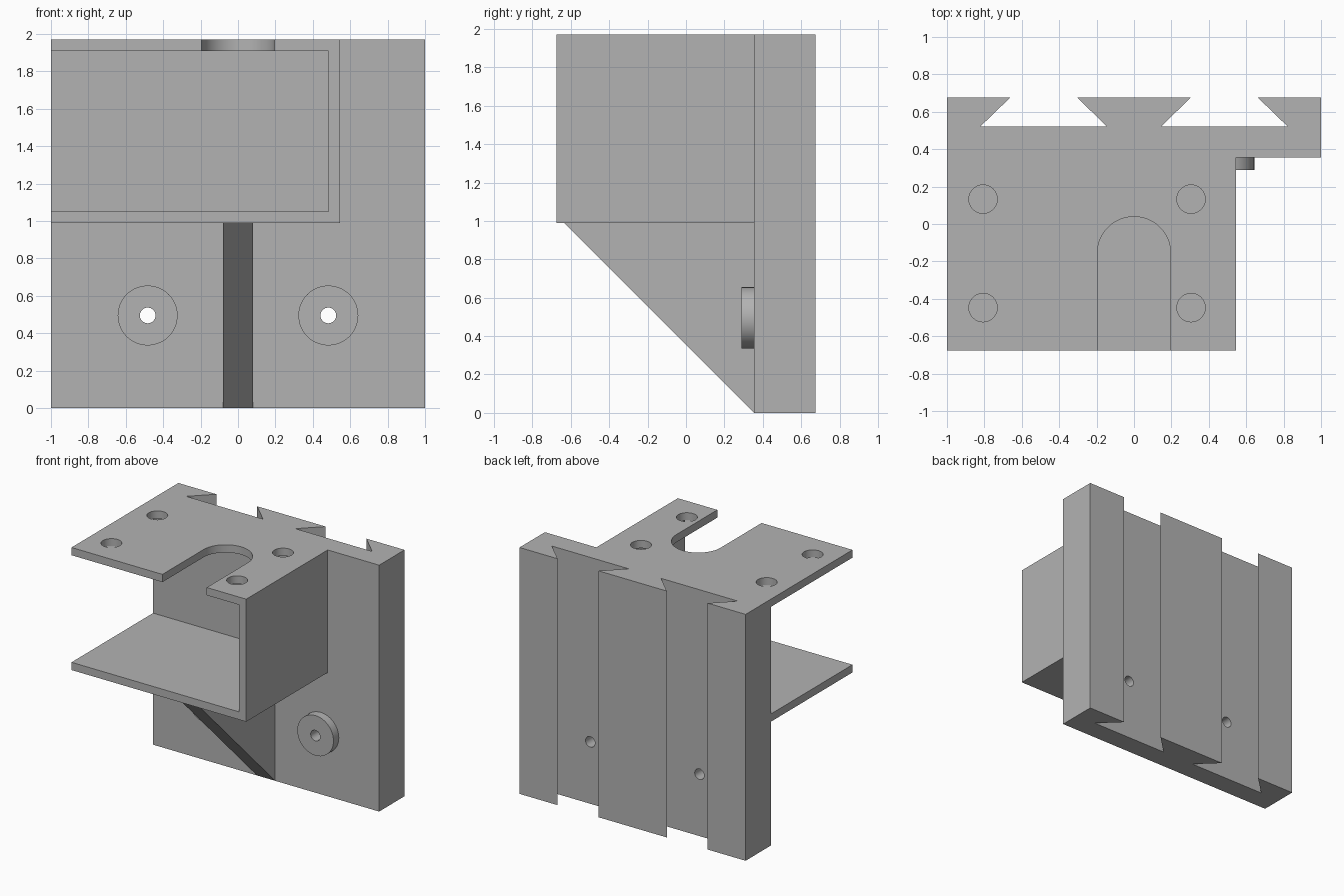
import bpy
import bmesh
import math
from mathutils import Matrix, Vector

cube = bpy.data.objects.get("Cube")
if cube:
    bpy.data.objects.remove(cube, do_unlink=True)

grey = bpy.data.materials.new("matte grey")
grey.use_nodes = True
COLOUR = (0.45, 0.45, 0.45, 1)
grey.diffuse_color = COLOUR
grey.node_tree.nodes["Principled BSDF"].inputs["Base Color"].default_value = COLOUR

# Main levels shared by the parts
TOP, FRONT, BACK = 1.97, -0.675, 0.675
PLATE_Y, GROOVE_Y = 0.355, 0.52
SHELF_Z, WALL_X, THICK = 0.99, 0.545, 0.062
BOLT_X, BOLT_Z = 0.483, 0.495

# Where a 2D profile lies, and the axis it is extruded along
PLANES = {
    "x": lambda u, v, w: Vector((w, u, v)),
    "y": lambda u, v, w: Vector((u, w, v)),
    "z": lambda u, v, w: Vector((u, v, w)),
}


def prism(name, points, axis, start, end):
    """Extrude a closed 2D profile between two positions on an axis."""
    place = PLANES[axis]
    bm = bmesh.new()
    face = bm.faces.new([bm.verts.new(place(u, v, start)) for u, v in points])
    shift = place(0, 0, end - start)
    extruded = bmesh.ops.extrude_face_region(bm, geom=[face], use_keep_orig=True)
    moved = [g for g in extruded["geom"] if isinstance(g, bmesh.types.BMVert)]
    bmesh.ops.translate(bm, verts=moved, vec=shift)
    bmesh.ops.recalc_face_normals(bm, faces=bm.faces)
    mesh = bpy.data.meshes.new(name)
    bm.to_mesh(mesh)
    bm.free()
    mesh.materials.append(grey)
    obj = bpy.data.objects.new(name, mesh)
    bpy.context.collection.objects.link(obj)
    return obj


def arc(cx, cy, radius, first=0, last=360, steps=48):
    full = last - first == 360
    count = steps if full else steps + 1
    angles = [math.radians(first + (last - first) * i / steps) for i in range(count)]
    return [(cx + radius * math.cos(a), cy + radius * math.sin(a)) for a in angles]


def cut(obj, cutters):
    """Subtract the cutters and bake the result into the object."""
    for cutter in cutters:
        cutter.hide_render = True
        mod = obj.modifiers.new("cut", "BOOLEAN")
        mod.operation = "DIFFERENCE"
        mod.solver = "EXACT"
        mod.object = cutter
    graph = bpy.context.evaluated_depsgraph_get()
    baked = bpy.data.meshes.new_from_object(obj.evaluated_get(graph))
    obj.modifiers.clear()
    obj.data = baked


def smooth(obj):
    bpy.ops.object.select_all(action="DESELECT")
    obj.select_set(True)
    bpy.context.view_layer.objects.active = obj
    bpy.ops.object.shade_smooth_by_angle(angle=math.radians(30))


# Back plate with two dovetail grooves along its full height
outline = [(-1, PLATE_Y), (1, PLATE_Y), (1, BACK)]
for cx in (BOLT_X, -BOLT_X):
    outline += [(cx + 0.18, BACK), (cx + 0.34, GROOVE_Y),
                (cx - 0.34, GROOVE_Y), (cx - 0.18, BACK)]
outline.append((-1, BACK))
back_plate = prism("back_plate", outline, "z", 0, TOP)

# Bracket: top plate, side wall and shelf in one C-shaped profile
inner_x, inner_top, inner_low = WALL_X - THICK, TOP - THICK, SHELF_Z + THICK
bracket = prism("bracket", [(-1, SHELF_Z), (WALL_X, SHELF_Z), (WALL_X, TOP), (-1, TOP),
                            (-1, inner_top), (inner_x, inner_top),
                            (inner_x, inner_low), (-1, inner_low)],
                "y", FRONT, PLATE_Y)

# Sloping rib under the shelf
rib = prism("support_rib", [(PLATE_Y, 0), (PLATE_Y, SHELF_Z), (-0.635, SHELF_Z)],
            "x", -0.08, 0.08)

# Round bosses on the front of the back plate
bosses = [prism(f"{side}_boss", arc(x, BOLT_Z, 0.16, steps=64), "y", 0.288, PLATE_Y)
          for side, x in (("left", BOLT_X), ("right", -BOLT_X))]

# Rounded notch and four screw holes through the top plate
notch = prism("notch_cutter", [(-0.196, -1), (0.196, -1)] + arc(0, -0.157, 0.196, 0, 180),
              "z", 1.8, 2.1)
screws = [prism("screw_cutter", arc(x, y, 0.076), "z", 1.8, 2.1)
          for x in (-0.807, 0.305) for y in (-0.447, 0.133)]
cut(bracket, [notch] + screws)

# Bolt holes through the bosses and the plate
bolts = [prism("bolt_cutter", arc(x, BOLT_Z, 0.042, steps=32), "y", 0, 1)
         for x in (BOLT_X, -BOLT_X)]
cut(back_plate, bolts)
for boss, bolt in zip(bosses, bolts):
    cut(boss, [bolt])

for cutter in [notch] + screws + bolts:
    bpy.data.objects.remove(cutter, do_unlink=True)

for part in [back_plate, bracket] + bosses:
    smooth(part)
